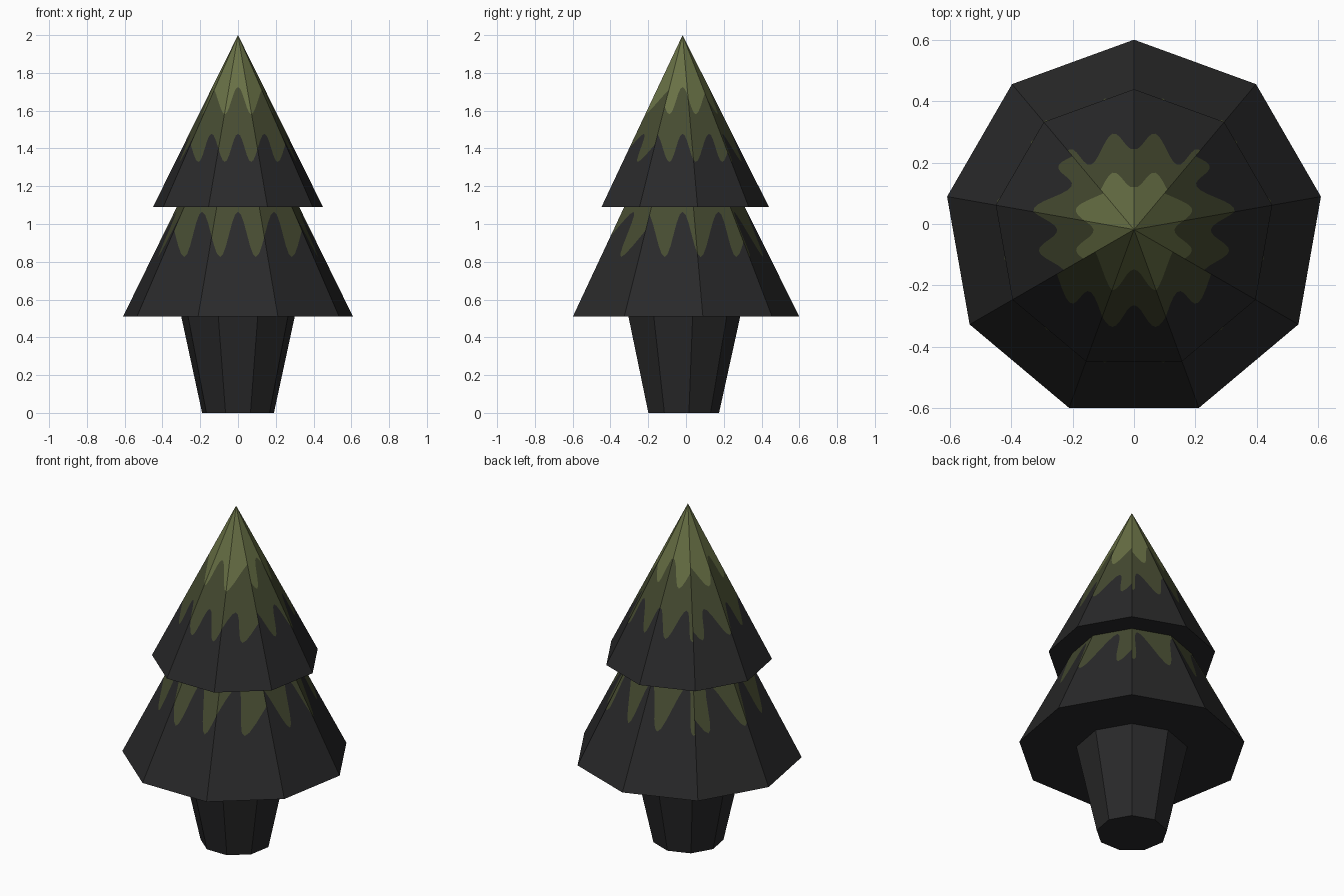
import bpy, bmesh, math
from mathutils import Vector

if "Cube" in bpy.data.objects:
    bpy.data.objects.remove(bpy.data.objects["Cube"])

SIDES = 9
CENTRE_Y = -0.018


def material(name, srgb):
    m = bpy.data.materials.new(name)
    m.diffuse_color = [((c / 255 + 0.055) / 1.055) ** 2.4 for c in srgb] + [1]
    m.use_nodes = True
    m.node_tree.nodes["Principled BSDF"].inputs["Base Color"].default_value = m.diffuse_color
    return m


MATS = [material("charcoal", (41, 41, 42)),
        material("dark_olive", (70, 75, 49)),
        material("light_olive", (104, 112, 69))]


def ring_point(r, angle, z):
    return Vector((r * math.cos(angle), r * math.sin(angle), z))


def paint_scallops(bm, axis, period, bands):
    """Cut one sloping side along wavy lines and colour what lies above them."""
    def height(co, mid, amp):
        return co.z - mid - amp * math.cos(2 * math.pi * co[axis] / period)

    # thin strips that let the wave be followed
    normal = Vector((1, 0, 0)) if axis == 0 else Vector((0, 1, 0))
    step = period / 12
    for i in range(-50, 51):
        bmesh.ops.bisect_plane(bm, geom=bm.verts[:] + bm.edges[:] + bm.faces[:],
                               plane_co=normal * (i * step), plane_no=normal, dist=1e-6)
    # wave cuts
    for mid, amp in bands:
        cuts = [v for v in bm.verts if abs(height(v.co, mid, amp)) < 1e-6]
        for e in bm.edges[:]:
            a, b = e.verts
            fa, fb = height(a.co, mid, amp), height(b.co, mid, amp)
            if min(abs(fa), abs(fb)) < 1e-6 or fa * fb > 0:
                continue
            lo, hi = 0.0, 1.0
            for _ in range(24):
                t = (lo + hi) / 2
                if height(a.co.lerp(b.co, t), mid, amp) * fa > 0:
                    lo = t
                else:
                    hi = t
            cuts.append(bmesh.utils.edge_split(e, a, lo)[1])
        bmesh.ops.connect_verts(bm, verts=cuts)
    for f in bm.faces:
        f.material_index = sum(
            sum(height(v.co, mid, amp) for v in f.verts) > 0 for mid, amp in bands)


def tier(name, profile, period=None, bands=()):
    """Nine-sided part from (radius, z) points; the last segment may be painted."""
    bm = bmesh.new()
    tmp = bpy.data.meshes.new("tmp")
    for k in range(SIDES):
        mid = -math.pi / 2 + k * 2 * math.pi / SIDES
        a0, a1 = mid - math.pi / SIDES, mid + math.pi / SIDES
        for i, ((r0, z0), (r1, z1)) in enumerate(zip(profile, profile[1:])):
            side = bmesh.new()
            pts = [ring_point(r0, a0, z0)]
            if r0 > 0:
                pts.append(ring_point(r0, a1, z0))
            pts.append(ring_point(r1, a1, z1))
            if r1 > 0:
                pts.append(ring_point(r1, a0, z1))
            side.faces.new([side.verts.new(p) for p in pts])
            if bands and i == len(profile) - 2:
                axis = 0 if abs(math.sin(mid)) > abs(math.cos(mid)) else 1
                paint_scallops(side, axis, period, bands)
            side.to_mesh(tmp)
            bm.from_mesh(tmp)
            side.free()
    bpy.data.meshes.remove(tmp)
    bmesh.ops.remove_doubles(bm, verts=bm.verts[:], dist=1e-5)
    mesh = bpy.data.meshes.new(name)
    bm.to_mesh(mesh)
    bm.free()
    for m in MATS:
        mesh.materials.append(m)
    ob = bpy.data.objects.new(name, mesh)
    ob.location.y = CENTRE_Y
    bpy.context.collection.objects.link(ob)


# trunk, closed at the bottom
tier("trunk", [(0, 0), (0.193, 0), (0.305, 0.51)])
# lower branches with underside
tier("lower_branches", [(0.305, 0.51), (0.618, 0.51), (0.329, 1.09)],
     0.19, [(0.945, 0.12)])
# upper branches with underside and pointed top
tier("upper_branches", [(0.329, 1.09), (0.457, 1.09), (0, 2.0)],
     0.14, [(1.403, 0.075), (1.653, 0.072)])
